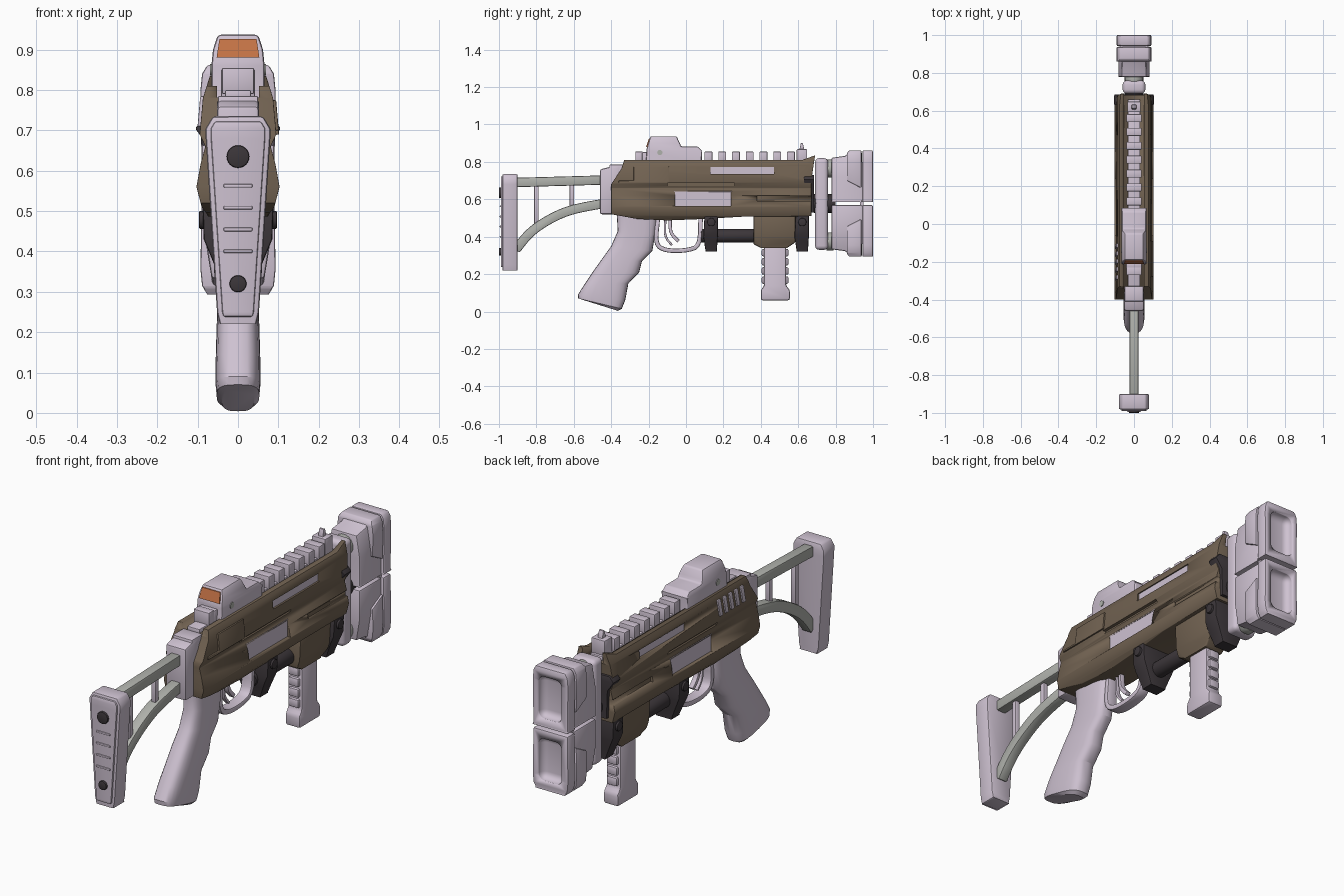
import bpy, bmesh, math
from mathutils import Vector

cube = bpy.data.objects.get("Cube")
if cube:
    bpy.data.objects.remove(cube, do_unlink=True)


def material(name, rgb):
    m = bpy.data.materials.new(name)
    m.use_nodes = True
    m.diffuse_color = (*rgb, 1)
    m.node_tree.nodes["Principled BSDF"].inputs["Base Color"].default_value = (*rgb, 1)
    return m


LILAC = material("pale lilac", (0.62, 0.54, 0.64))
BROWN = material("olive brown", (0.17, 0.125, 0.085))
GREY = material("light grey", (0.43, 0.44, 0.41))
DARK = material("charcoal", (0.045, 0.037, 0.042))
ORANGE = material("orange lens", (0.55, 0.17, 0.06))


def finish(bm, name, mat, bevel=0, segments=2):
    bmesh.ops.recalc_face_normals(bm, faces=bm.faces)
    mesh = bpy.data.meshes.new(name)
    bm.to_mesh(mesh)
    bm.free()
    mesh.materials.append(mat)
    ob = bpy.data.objects.new(name, mesh)
    bpy.context.collection.objects.link(ob)
    for o in bpy.context.selected_objects:
        o.select_set(False)
    ob.select_set(True)
    bpy.context.view_layer.objects.active = ob
    if bevel:
        mod = ob.modifiers.new("bevel", "BEVEL")
        mod.width, mod.segments = bevel, segments
        mod.limit_method, mod.angle_limit = "ANGLE", math.radians(35)
        bpy.ops.object.modifier_apply(modifier=mod.name)
    bpy.ops.object.shade_smooth_by_angle(angle=math.radians(32))
    return ob


def width_at(taper, z):
    if z <= taper[0][0]:
        return taper[0][1]
    for (z0, w0), (z1, w1) in zip(taper, taper[1:]):
        if z <= z1:
            return w0 + (w1 - w0) * (z - z0) / (z1 - z0)
    return taper[-1][1]


def prism(name, pts, half, mat, bevel=0.006, taper=None, inner=None, side=1, segments=2):
    """Side outline (y, z) extruded across x; taper lists (z, half width)."""
    lo = -half if inner is None else inner
    bm = bmesh.new()
    face = bm.faces.new([bm.verts.new((lo, y, z)) for y, z in pts])
    new = bmesh.ops.extrude_face_region(bm, geom=[face])["geom"]
    for v in new:
        if isinstance(v, bmesh.types.BMVert):
            v.co.x = half
    for z, _ in (taper or []):
        bmesh.ops.bisect_plane(bm, geom=bm.verts[:] + bm.edges[:] + bm.faces[:],
                               plane_co=(0, 0, z), plane_no=(0, 0, 1))
    for v in bm.verts:
        if taper:
            w = width_at(taper, v.co.z)
            if v.co.x > (lo + half) / 2:
                v.co.x = w
            elif inner is None:
                v.co.x = -w
        v.co.x *= side
    return finish(bm, name, mat, bevel, segments)


def box(name, y0, y1, z0, z1, half, mat, bevel=0.004, **kw):
    return prism(name, [(y0, z0), (y1, z0), (y1, z1), (y0, z1)], half, mat, bevel, **kw)


def ribbon(name, path, thick, half, mat, bevel=0.006, rounds=2):
    """Smoothed side-view path given a thickness and a width."""
    p = [Vector(q) for q in path]
    for _ in range(rounds):
        mid = [a.lerp(b, t) for a, b in zip(p, p[1:]) for t in (0.25, 0.75)]
        p = [p[0]] + mid[1:-1] + [p[-1]]
    left, right = [], []
    for i, q in enumerate(p):
        d = (p[min(i + 1, len(p) - 1)] - p[max(i - 1, 0)]).normalized()
        n = Vector((-d.y, d.x)) * thick / 2
        left.append(q + n)
        right.append(q - n)
    return prism(name, [tuple(q) for q in left + right[::-1]], half, mat, bevel)


def rod(name, centre, radius, length, mat, axis="Y", sides=24, bevel=0.004):
    bm = bmesh.new()
    bmesh.ops.create_cone(bm, cap_ends=True, segments=sides, radius1=radius,
                          radius2=radius, depth=length)
    for v in bm.verts:
        x, y, z = v.co
        v.co = Vector(centre) + Vector((x, z, y) if axis == "Y" else (z, x, y))
    return finish(bm, name, mat, bevel)


def cut(ob, cutter):
    bpy.context.view_layer.objects.active = ob
    mod = ob.modifiers.new("cut", "BOOLEAN")
    mod.operation, mod.solver, mod.object = "DIFFERENCE", "EXACT", cutter
    bpy.ops.object.modifier_apply(modifier=mod.name)
    bpy.data.objects.remove(cutter, do_unlink=True)


# Body shell with top channel, side windows and grooves
skin = [(0.49, .075), (0.51, .09), (0.56, .103), (0.62, .092), (0.66, .081), (0.69, .095),
        (0.78, .087), (0.84, .068)]
body = prism("body_shell", [(-.40, .52), (-.26, .495), (-.1, .487), (.1, .495), (.3, .507),
             (.67, .51), (.67, .70), (.69, .835), (.62, .81), (-.33, .81), (-.345, .765),
             (-.40, .68)], .1, BROWN, 0.004, skin)
cut(body, box("channel_cutter", -.5, .8, .782, 1, .052, BROWN, 0))
for side in (1, -1):
    for y0, y1, z0, z1, depth in ((.13, .47, .735, .772, .079), (-.06, .24, .565, .64, .083),
                                  (.38, .72, .592, .618, .084), (-.1, .26, .672, .686, .078)):
        cut(body, box("groove_cutter", y0, y1, z0, z1, .2, BROWN, 0, inner=depth, side=side))
    box("upper_window", .125, .475, .73, .777, .082, LILAC, 0, inner=.06, side=side)
    box("lower_window", -.065, .245, .56, .645, .086, LILAC, 0, inner=.06, side=side)
grow = [(z, w + .007) for z, w in skin]
prism("side_panel", [(-.36, .69), (-.09, .69), (-.09, .775), (-.28, .775), (-.28, .70),
      (-.36, .70)], .1, BROWN, 0.003, grow, inner=.07)
for i in range(5):
    y = -.30 + i * .042
    prism("side_vent", [(y, .71), (y + .022, .71), (y + .03, .785), (y + .008, .785)],
          .1, LILAC, 0.002, grow, inner=.07, side=-1)

# Top rail
box("rail_base", -.33, .66, .775, .80, .032, LILAC)
for y in [-.25] + [.12 + .0735 * i for i in range(7)]:
    box("rail_tooth", y - .021, y + .021, .79, .855, .04, LILAC)
box("front_sight_base", .592, .648, .79, .868, .035, LILAC)
prism("front_sight_post", [(.605, .86), (.635, .86), (.624, .9), (.614, .9)], .012, LILAC, 0.002)

# Optic with lens
prism("optic_housing", [(-.215, .78), (-.21, .87), (-.19, .937), (-.05, .937), (-.025, .882),
      (.065, .882), (.085, .86), (.085, .78)], .06, LILAC, 0.008,
      [(.78, .066), (.86, .066), (.9, .062), (.937, .05)])
prism("optic_lens", [(-.213, .88), (-.198, .926), (-.19, .926), (-.205, .88)], .05, ORANGE, 0,
      [(.88, .053), (.926, .046)])
prism("optic_lens_back", [(-.043, .892), (-.053, .924), (-.06, .924), (-.055, .892)], .045, ORANGE, 0)
box("optic_rear_step", -.235, -.2, .78, .852, .042, LILAC)
for side in (1, -1):
    rod("optic_screw", (side * .064, -.14, .85), .014, .01, GREY, "X", 16, 0)

# Rear collar and stock
prism("rear_collar", [(-.46, .52), (-.38, .52), (-.35, .78), (-.40, .775), (-.46, .76)],
      .052, LILAC, 0.01)
box("collar_core", -.41, -.33, .55, .785, .05, LILAC)
ribbon("stock_upper_arm", [(-.91, .69), (-.44, .703)], .05, .024, GREY, rounds=0)
ribbon("stock_lower_arm", [(-.91, .33), (-.84, .42), (-.74, .49), (-.62, .545), (-.44, .578)],
       .05, .024, GREY)
for y, z in ((-.80, .46), (-.61, .54)):
    box("stock_strut", y - .012, y + .012, z, .69, .012, LILAC)
pad = [(.22, .045), (.25, .052), (.68, .08), (.705, .08), (.735, .062)]
box("butt_pad", -.982, -.90, .22, .735, .08, LILAC, 0.008, taper=pad)
box("butt_face", -.99, -.97, .238, .722, .07, LILAC, 0.005,
    taper=[(z, w - .013) for z, w in pad])
for i in range(4):
    box("butt_ridge", -.996, -.98, .396 + .054 * i, .405 + .054 * i, .036, LILAC, 0.003)
for z, r in ((.635, .028), (.32, .021)):
    rod("butt_screw", (0, -.985, z), r, .03, DARK)

# Pistol grip lofted from back and front edge points
edges = [(-.37, .52, -.15, .52, .05), (-.365, .43, -.165, .41, .048), (-.40, .35, -.18, .325, .048),
         (-.45, .28, -.235, .27, .051), (-.50, .21, -.25, .21, .053), (-.543, .145, -.308, .15, .055),
         (-.578, .09, -.325, .06, .056), (-.576, .07, -.343, .015, .053), (-.55, .062, -.365, .004, .04)]
bm = bmesh.new()
rings = []
for yb, zb, yf, zf, w in edges:
    b, f, ring = Vector((yb, zb)), Vector((yf, zf)), []
    for k in range(24):
        c, s = math.cos(math.tau * k / 24), math.sin(math.tau * k / 24)
        q = b.lerp(f, 0.5 + 0.5 * math.copysign(abs(c) ** 0.65, c))
        ring.append(bm.verts.new((w * math.copysign(abs(s) ** 0.65, s), q.x, q.y)))
    rings.append(ring)
for a, b in zip(rings, rings[1:]):
    for k in range(24):
        bm.faces.new((a[k], a[k - 1], b[k - 1], b[k]))
bm.faces.new(rings[0])
bm.faces.new(rings[-1])
finish(bm, "pistol_grip", LILAC)

# Trigger and guard
ribbon("trigger_guard", [(-.15, .5), (-.165, .36), (-.11, .325), (.0, .325), (.075, .35), (.078, .5)],
       .024, .027, LILAC)
ribbon("trigger", [(-.085, .5), (-.085, .42), (-.04, .375)], .018, .012, LILAC, 0.003)
ribbon("trigger_back", [(-.11, .5), (-.115, .40), (-.075, .355)], .012, .01, LILAC, 0.003)

# Under barrel, clamps and foregrip
rod("under_barrel", (0, .24, .405), .037, .32, DARK)
for y in (.135, .622):
    prism("clamp", [(y - .03, .32), (y + .03, .32), (y + .036, .42), (y + .036, .515),
          (y - .036, .515), (y - .042, .40)], .09, DARK, 0.006,
          [(.32, .04), (.37, .06), (.43, .085), (.515, .088)])
    rod("clamp_bolt", (0, y, .478), .022, .194, DARK, "X", 16)
prism("foregrip_mount", [(.36, .36), (.40, .34), (.54, .34), (.585, .37), (.585, .52), (.36, .52)],
      .07, BROWN, 0.008, [(.34, .048), (.40, .066), (.52, .072)])
prism("foregrip", [(.40, .06), (.555, .06), (.555, .115), (.535, .14), (.535, .35), (.418, .35),
      (.418, .14), (.40, .115)], .038, LILAC, 0.01)
for i in range(4):
    for y in (.418, .535):
        box("foregrip_ridge", y - .013, y + .013, .148 + i * .049, .188 + i * .049, .027, LILAC, 0.008)

# Barrel end: dark ring, collar and linking pins
prism("barrel_ring", [(.63, .53), (.685, .53), (.685, .73), (.63, .73)], .1, DARK, 0.004,
      [(.53, .07), (.66, .075), (.705, .106), (.73, .085)])
box("muzzle_collar", .69, .76, .33, .82, .06, LILAC, 0.022, segments=4)
for z in (.765, .375):
    rod("link_pin", (0, .77, z), .048, .04, GREY)
rod("centre_link", (0, .74, .578), .05, .12, DARK)

# Twin muzzle blocks, the lower one flipped
for flip in (False, True):
    def f(pairs, half_widths=False):
        if not flip:
            return pairs
        if half_widths:
            return [(1.155 - z, w) for z, w in pairs[::-1]]
        return [(y, 1.155 - z) for y, z in pairs]
    tag = "lower" if flip else "upper"
    round_top = f([(.585, .09), (.80, .093), (.84, .089), (.862, .076)], True)
    prism(tag + "_muzzle_block", f([(.778, .585), (.94, .585), (.94, .855), (.88, .855),
          (.85, .832), (.778, .822)]), .08, LILAC, 0.008,
          f([(.585, .082), (.72, .082), (.855, .06)], True))
    prism(tag + "_muzzle_cheek", f([(.86, .70), (.937, .66), (.937, .862), (.872, .862), (.86, .845)]),
          .09, LILAC, 0.006, round_top)
    cap = prism(tag + "_muzzle_cap", f([(.943, .585), (1, .585), (1, .862), (.943, .862)]),
                .09, LILAC, 0.009, round_top)
    box(tag + "_muzzle_neck", .93, .95, .36, .80, .075, LILAC, 0)
    z = .433 if flip else .722
    cut(cap, box("recess_cutter", .966, 1.08, z - .098, z + .098, .06, LILAC, 0.03, segments=5))
